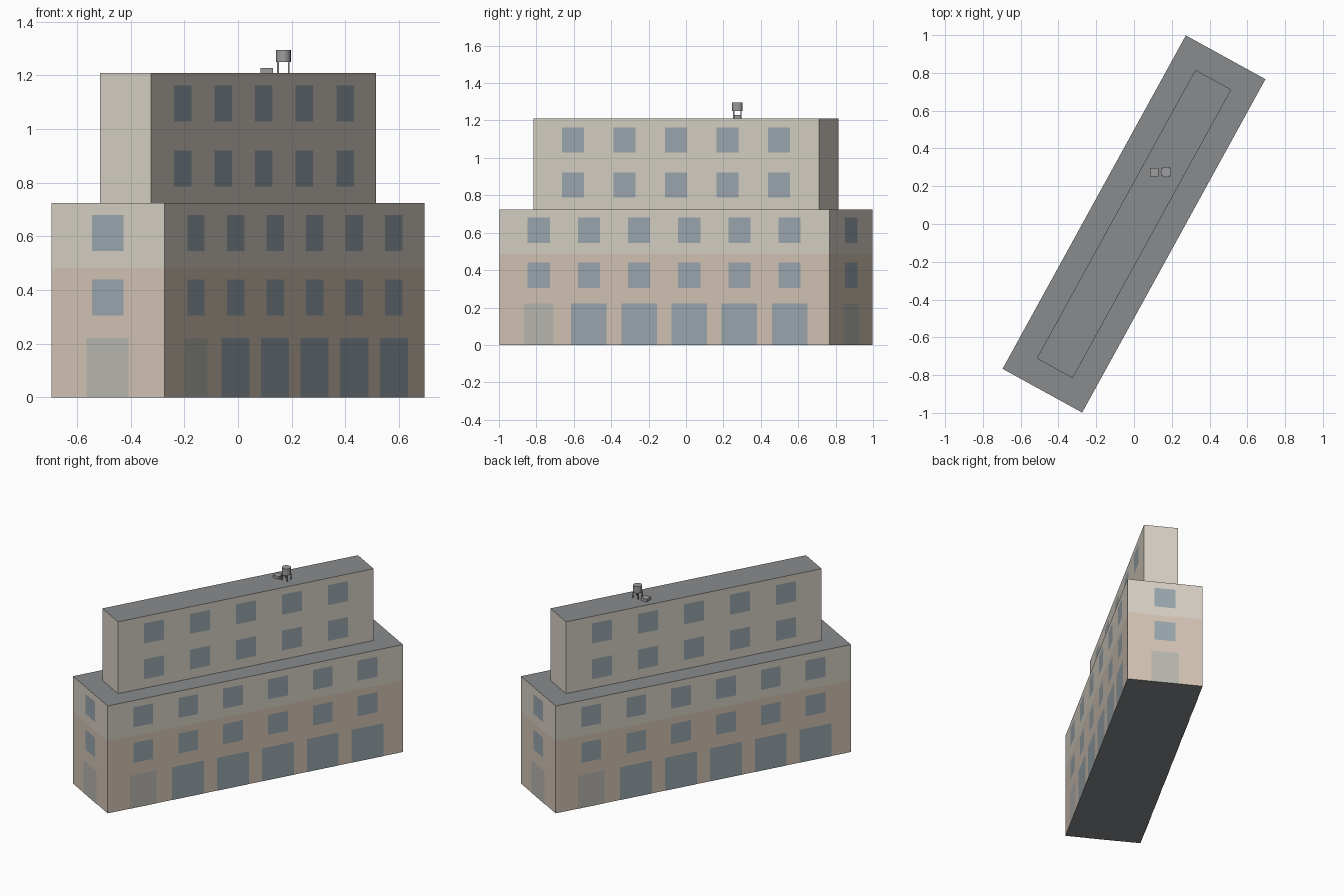
import bpy, bmesh, math
from mathutils import Matrix

if "Cube" in bpy.data.objects:
    bpy.data.objects.remove(bpy.data.objects["Cube"])

ANGLE = math.radians(61.2)
ROT = Matrix.Rotation(ANGLE, 4, 'Z')


def material(name, rgb):
    m = bpy.data.materials.new(name)
    m.diffuse_color = (*rgb, 1)
    m.use_nodes = True
    m.node_tree.nodes["Principled BSDF"].inputs["Base Color"].default_value = m.diffuse_color
    return m


WALL_LOW = material("lower_wall", (0.66, 0.56, 0.47))
WALL_UP = material("upper_wall", (0.69, 0.64, 0.56))
ROOF = material("roof_grey", (0.25, 0.26, 0.27))
GLASS = material("glass", (0.33, 0.39, 0.43))
DOOR = material("pale_door", (0.49, 0.48, 0.44))
METAL = material("metal", (0.34, 0.34, 0.35))


def finish(name, bm, mats, matrix=ROT):
    mesh = bpy.data.meshes.new(name)
    bm.to_mesh(mesh)
    bm.free()
    mesh.transform(matrix)
    for m in mats:
        mesh.materials.append(m)
    obj = bpy.data.objects.new(name, mesh)
    bpy.context.collection.objects.link(obj)
    return obj


def tower(name, half_l, half_w, levels, wall_mats):
    """Closed block with one wall band between each pair of levels."""
    bm = bmesh.new()
    corners = [(-half_l, -half_w), (half_l, -half_w), (half_l, half_w), (-half_l, half_w)]
    rings = [[bm.verts.new((x, y, z)) for x, y in corners] for z in levels]
    for band, (a, b) in enumerate(zip(rings, rings[1:])):
        for i in range(4):
            j = (i + 1) % 4
            bm.faces.new((a[i], a[j], b[j], b[i])).material_index = band
    bm.faces.new(rings[0][::-1]).material_index = len(wall_mats)
    bm.faces.new(rings[-1]).material_index = len(wall_mats)
    return finish(name, bm, wall_mats + [ROOF])


def panels(name, items, out, turn, mat):
    """Flat panels (centre, width, z0, z1) on a wall facing local -y, then turned."""
    bm = bmesh.new()
    for c, w, z0, z1 in items:
        bm.faces.new([bm.verts.new((x, -out - 0.0015, z)) for x, z in
                      ((c - w / 2, z0), (c + w / 2, z0), (c + w / 2, z1), (c - w / 2, z1))])
    finish(name, bm, [mat], ROT @ Matrix.Rotation(turn, 4, 'Z'))


# Stepped building blocks
L, W = 1.007, 0.2405
l, w = 0.8715, 0.1085
tower("lower_block", L, W, (0, 0.485, 0.725), [WALL_LOW, WALL_UP])
tower("upper_block", l, w, (0.725, 1.21), [WALL_UP])

# Windows and doors, the same on opposite sides
LOW_ROWS = ((0.305, 0.44), (0.545, 0.68))
UP_ROWS = ((0.787, 0.921), (1.028, 1.163))
low_x = [(i - 2.5) * 0.306 for i in range(6)]
up_x = [(i - 2) * 0.314 for i in range(5)]
for side, turn in (("right", 0), ("left", math.pi)):
    panels(side + "_lower_windows", [(x, 0.135, a, b) for a, b in LOW_ROWS for x in low_x], W, turn, GLASS)
    panels(side + "_shopfronts", [(x, 0.217, 0, 0.222) for x in low_x[1:]], W, turn, GLASS)
    panels(side + "_door", [(low_x[0], 0.178, 0, 0.222)], W, turn, DOOR)
    panels(side + "_upper_windows", [(x, 0.135, a, b) for a, b in UP_ROWS for x in up_x], w, turn, GLASS)
for end, turn in (("back", math.pi / 2), ("front", -math.pi / 2)):
    panels(end + "_end_windows", [(0, 0.135, a, b) for a, b in LOW_ROWS], L, turn, GLASS)
    panels(end + "_end_door", [(0, 0.178, 0, 0.222)], L, turn, DOOR)


def box(name, x, y, z0, z1, size):
    bm = bmesh.new()
    bmesh.ops.create_cube(bm, size=1)
    bmesh.ops.scale(bm, vec=(size, size, z1 - z0), verts=bm.verts)
    finish(name, bm, [METAL], Matrix.Translation((x, y, (z0 + z1) / 2)))


# Roof vent box
box("roof_vent", 0.107, 0.275, 1.21, 1.228, 0.045)

# Water tank on four legs
TX, TY = 0.169, 0.275
bm = bmesh.new()
bmesh.ops.create_cone(bm, cap_ends=True, segments=16, radius1=0.028, radius2=0.028, depth=0.045)
tank = finish("water_tank", bm, [METAL], Matrix.Translation((TX, TY, 1.2725)))
for i, (sx, sy) in enumerate(((-1, -1), (1, -1), (1, 1), (-1, 1))):
    box(f"tank_leg_{i + 1}", TX + sx * 0.02, TY + sy * 0.02, 1.21, 1.252, 0.006)
